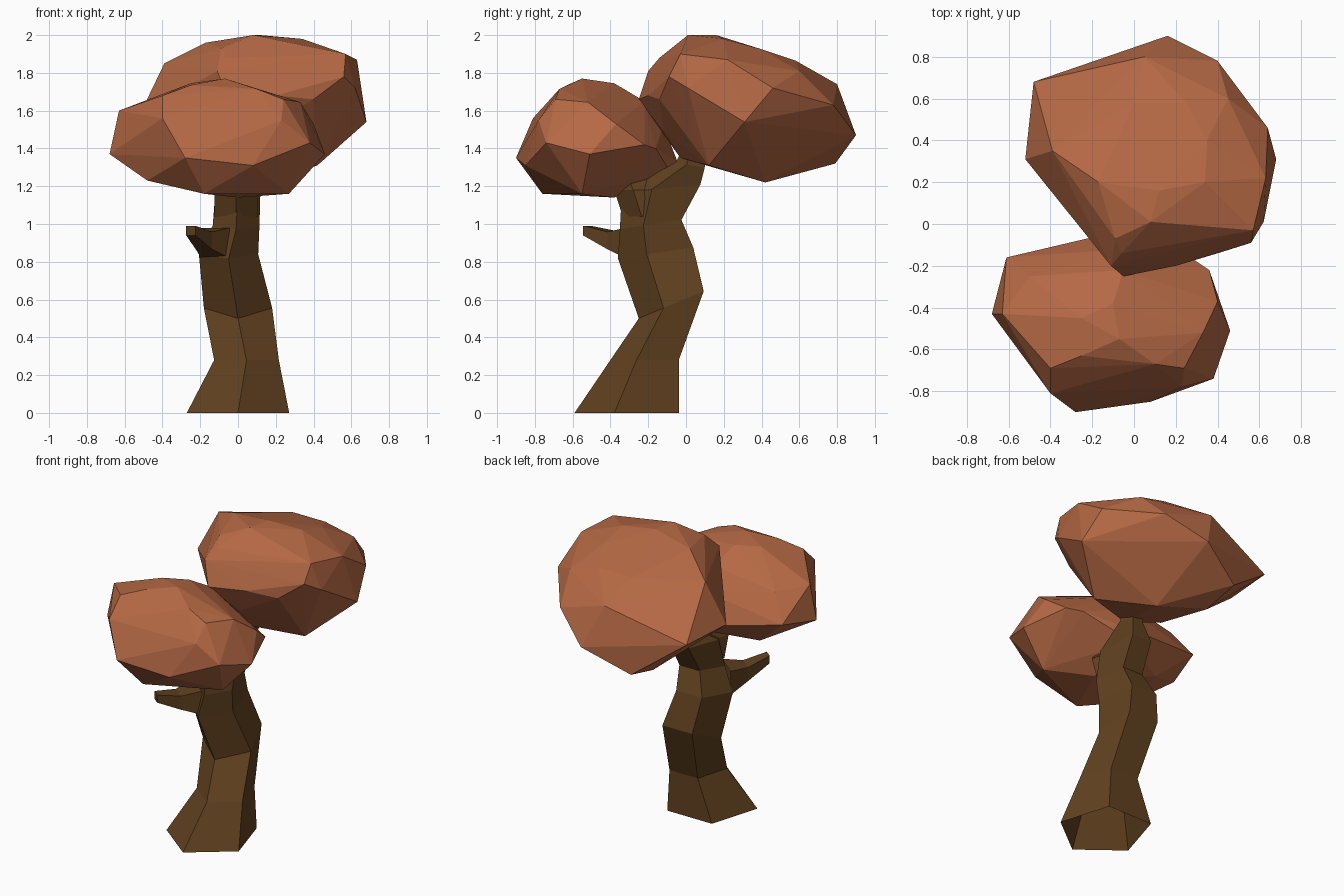
import bpy, bmesh, math
from mathutils import Vector


def material(name, colour):
    m = bpy.data.materials.new(name)
    m.diffuse_color = (*colour, 1)
    return m


BARK = material("brown bark", (0.120, 0.053, 0.014))
LEAF = material("rust leaves", (0.46, 0.14, 0.058))


def finish(bm, name, mat):
    bmesh.ops.recalc_face_normals(bm, faces=bm.faces[:])
    mesh = bpy.data.meshes.new(name)
    bm.to_mesh(mesh)
    bm.free()
    mesh.materials.append(mat)
    ob = bpy.data.objects.new(name, mesh)
    bpy.context.collection.objects.link(ob)
    return ob


def loft(name, rings, sides, mat, cap_end=True):
    """Skin a list of (centre, u axis, v axis) polygon rings."""
    bm = bmesh.new()
    loops = []
    for c, u, v in rings:
        loop = []
        for i in range(sides):
            a = math.tau * i / sides - math.pi / 2
            p = Vector(c) + Vector(u) * math.cos(a) + Vector(v) * math.sin(a)
            loop.append(bm.verts.new(p))
        loops.append(loop)
    for a, b in zip(loops, loops[1:]):
        for i in range(sides):
            j = (i + 1) % sides
            bm.faces.new((a[i], a[j], b[j], b[i]))
    if cap_end:
        bm.faces.new(loops[-1])
    return finish(bm, name, mat)


def trunk_ring(x, y, z, rx, ry, tilt=0.0):
    return (x, y, z), (rx, 0, 0), (0, ry, ry * tilt)


def hull(name, points, mat):
    """Faceted foliage clump around a few corner points."""
    bm = bmesh.new()
    for p in points:
        bm.verts.new(p)
    res = bmesh.ops.convex_hull(bm, input=bm.verts[:])
    inside = {g for g in res["geom_interior"] + res["geom_unused"]
              if isinstance(g, bmesh.types.BMVert)}
    bmesh.ops.delete(bm, geom=list(inside), context='VERTS')
    return finish(bm, name, mat)


# Five-sided bent trunk, open underneath, narrowing into the rear fork
loft("trunk", [
    trunk_ring(0, -0.285, 0, 0.285, 0.305),
    trunk_ring(0.045, -0.20, 0.28, 0.18, 0.20),
    trunk_ring(0, -0.06, 0.58, 0.19, 0.19, 0.42),
    trunk_ring(-0.05, -0.14, 0.85, 0.165, 0.22, 0.15),
    trunk_ring(-0.01, -0.17, 1.00, 0.13, 0.18, 0.15),
    trunk_ring(0.0, -0.11, 1.19, 0.125, 0.23, 0.1),
    trunk_ring(0.05, 0.03, 1.31, 0.07, 0.085, -0.2),
    trunk_ring(0.05, 0.05, 1.39, 0.06, 0.07),
], 5, BARK)

# Front fork into the lower clump
loft("front_fork", [
    trunk_ring(-0.01, -0.19, 1.04, 0.12, 0.145),
    trunk_ring(-0.01, -0.235, 1.18, 0.12, 0.145),
    trunk_ring(-0.03, -0.28, 1.25, 0.08, 0.09),
], 5, BARK, False)

# Short broken side branch growing from the front left trunk face
loft("side_branch", [
    ((x, y, z), (0.075 * s, -0.06 * s, 0.08 * s), (-0.075 * s, 0.06 * s, 0.08 * s))
    for x, y, z, s in [(-0.12, -0.26, 0.90, 1.0),
                       (-0.18, -0.38, 0.912, 0.58),
                       (-0.25, -0.525, 0.965, 0.32)]
], 4, BARK)

# Lower front foliage
hull("front_foliage", [
    (-0.68, -0.43, 1.37), (-0.61, -0.16, 1.42), (-0.28, -0.90, 1.35),
    (0.08, -0.85, 1.31), (0.46, -0.51, 1.37), (0.38, -0.74, 1.43),
    (-0.40, -0.81, 1.56), (0.23, -0.78, 1.55), (-0.63, -0.43, 1.60),
    (-0.40, -0.69, 1.68), (-0.07, -0.55, 1.77), (0.24, -0.69, 1.66),
    (-0.25, -0.63, 1.735), (0.10, -0.67, 1.715), (-0.25, -0.45, 1.745),
    (0.33, -0.52, 1.645), (0.40, -0.37, 1.53), (0.36, -0.22, 1.42),
    (0.27, -0.16, 1.40), (-0.12, -0.045, 1.33), (-0.18, -0.76, 1.16),
    (0.27, -0.55, 1.16), (-0.48, -0.60, 1.23), (0.0, -0.38, 1.14),
    (-0.38, -0.25, 1.22), (-0.50, -0.25, 1.58), (-0.10, -0.38, 1.745),
    (-0.05, -0.22, 1.65), (-0.05, -0.12, 1.52), (-0.05, -0.08, 1.27),
], LEAF)

# Upper rear foliage
hull("rear_foliage", [
    (-0.48, 0.68, 1.57), (-0.52, 0.31, 1.58), (0.16, 0.90, 1.47),
    (0.40, 0.78, 1.63), (0.05, 0.80, 1.74), (0.64, 0.46, 1.72),
    (0.68, 0.31, 1.54), (0.62, 0.01, 1.72), (0.56, -0.09, 1.78),
    (0.57, -0.03, 1.90), (0.63, 0.22, 1.87), (-0.09, -0.07, 1.93),
    (0.08, 0.01, 2.0), (0.12, 0.16, 2.0), (0.34, 0.20, 1.98),
    (0.35, 0.40, 1.925), (0.25, 0.58, 1.865), (0.45, 0.60, 1.81),
    (-0.11, -0.20, 1.81), (-0.05, -0.25, 1.66), (0.20, -0.20, 1.68),
    (0.40, -0.14, 1.66), (-0.39, 0.35, 1.85), (-0.17, 0.20, 1.96),
    (0.0, 0.58, 1.865), (0.17, 0.42, 1.22), (-0.14, 0.79, 1.32),
    (-0.06, -0.14, 1.88), (0.42, 0.12, 1.31), (0.05, -0.03, 1.35),
    (0.10, -0.12, 1.49), (-0.15, 0.08, 1.37), (-0.13, 0.54, 1.255),
], LEAF)
